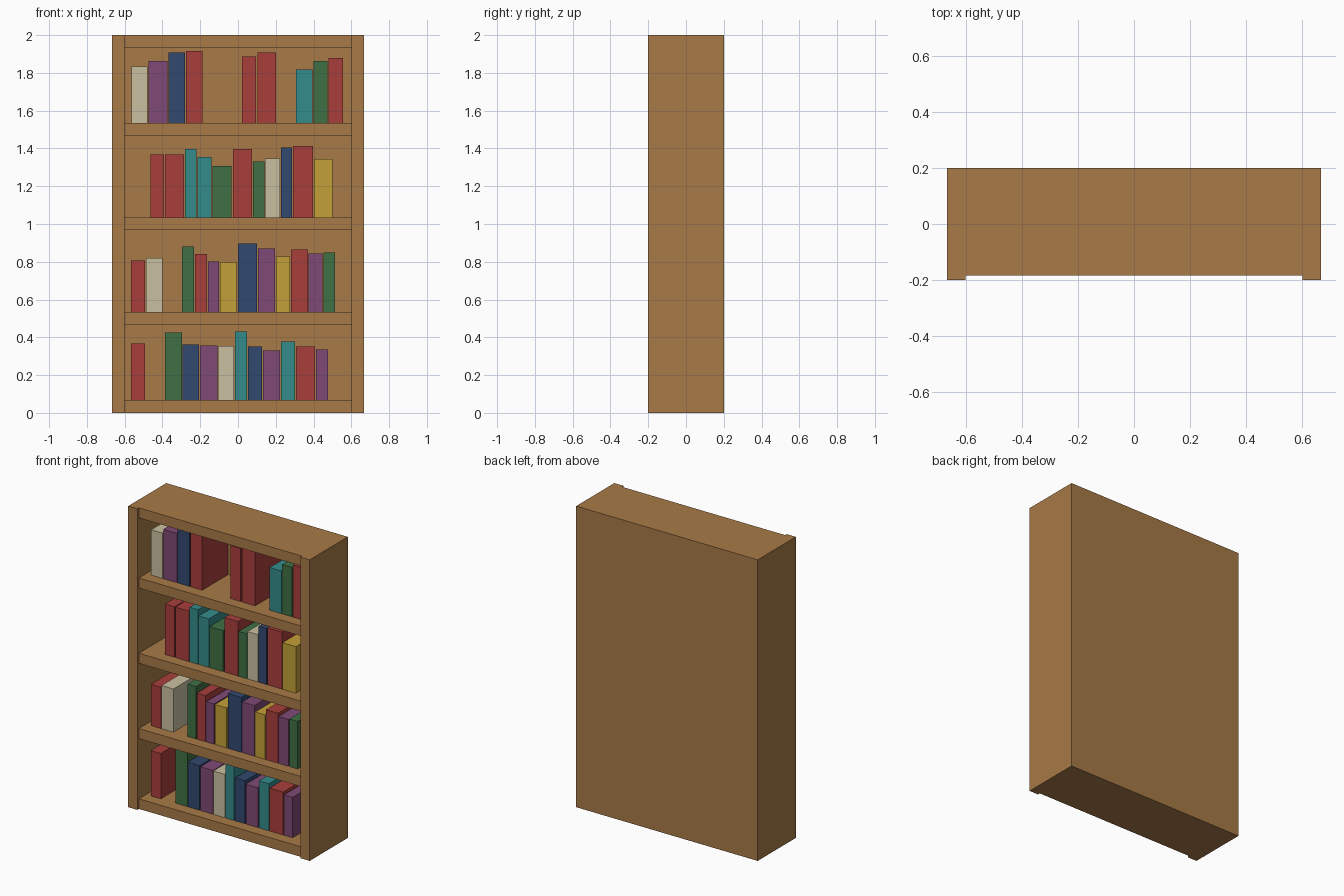
import bpy

if "Cube" in bpy.data.objects:
    bpy.data.objects.remove(bpy.data.objects["Cube"])


def material(name, rgb):
    # sRGB 0-255 to linear
    lin = [((c / 255 + 0.055) / 1.055) ** 2.4 for c in rgb]
    m = bpy.data.materials.new(name)
    m.diffuse_color = (*lin, 1)
    m.use_nodes = True
    m.node_tree.nodes["Principled BSDF"].inputs["Base Color"].default_value = m.diffuse_color
    return m


MATS = {n: material(n, c) for n, c in {
    "wood": (168, 122, 71),
    "red": (168, 62, 60),
    "teal": (52, 140, 140),
    "blue": (50, 72, 112),
    "purple": (128, 74, 118),
    "cream": (202, 192, 160),
    "green": (62, 112, 68),
    "yellow": (196, 160, 56),
}.items()}


def box(name, lo, hi, mat):
    bpy.ops.mesh.primitive_cube_add(size=1, location=[(a + b) / 2 for a, b in zip(lo, hi)])
    ob = bpy.context.object
    ob.name = name
    ob.scale = [b - a for a, b in zip(lo, hi)]
    bpy.ops.object.transform_apply(location=False, rotation=False, scale=True)
    ob.data.materials.append(MATS[mat])


W, INNER, D, H, T = 0.667, 0.6, 0.2, 2.0, 0.067   # case half widths, half depth, height, board
SHELF_FRONT, BACK = -0.183, 0.167
BOOK_FRONT, BOOK_BACK = -0.107, 0.162

# Case: two sides and a back panel
box("left_side", (-W, -D, 0), (-INNER, D, H), "wood")
box("right_side", (INNER, -D, 0), (W, D, H), "wood")
box("back_panel", (-INNER, BACK, 0), (INNER, D, H), "wood")

# Bottom, shelves and top, set back slightly from the sides
for name, z in (("bottom_board", 0), ("shelf_1", 0.467), ("shelf_2", 0.967),
                ("shelf_3", 1.467), ("top_board", H - T)):
    box(name, (-INNER, SHELF_FRONT, z), (INNER, BACK, z + T), "wood")

# Books per shelf, bottom up: colour, left edge, width, height
ROWS = [
    (0.067, [("red", -.566, .074, .301), ("green", -.386, .09, .359), ("blue", -.294, .087, .296),
             ("purple", -.201, .093, .291), ("cream", -.106, .085, .288), ("teal", -.016, .063, .365),
             ("blue", .053, .074, .285), ("purple", .132, .09, .264), ("teal", .228, .074, .312),
             ("red", .307, .1, .285), ("purple", .413, .063, .269)]),
    (0.533, [("red", -.566, .074, .275), ("cream", -.487, .087, .288), ("green", -.296, .063, .349),
             ("red", -.228, .063, .307), ("purple", -.159, .058, .269), ("yellow", -.095, .087, .267),
             ("blue", 0, .1, .365), ("purple", .106, .09, .338), ("yellow", .201, .074, .296),
             ("red", .28, .09, .333), ("purple", .373, .074, .312), ("green", .452, .061, .317)]),
    (1.033, [("red", -.463, .071, .336), ("red", -.386, .1, .336), ("teal", -.28, .061, .363),
             ("teal", -.214, .074, .323), ("green", -.135, .1, .273), ("red", -.026, .1, .363),
             ("green", .08, .061, .299), ("cream", .144, .078, .315), ("blue", .227, .058, .373),
             ("red", .291, .106, .379), ("yellow", .402, .098, .31)]),
    (1.533, [("cream", -.564, .085, .302), ("purple", -.474, .1, .329), ("blue", -.368, .087, .376),
             ("red", -.275, .087, .382), ("red", .021, .074, .353), ("red", .103, .098, .376),
             ("teal", .307, .087, .284), ("green", .399, .074, .329), ("red", .479, .077, .347)]),
]
for r, (z, books) in enumerate(ROWS, 1):
    for i, (colour, x, w, h) in enumerate(books, 1):
        box(f"book_row{r}_{i}", (x, BOOK_FRONT, z), (x + w, BOOK_BACK, z + h), colour)
